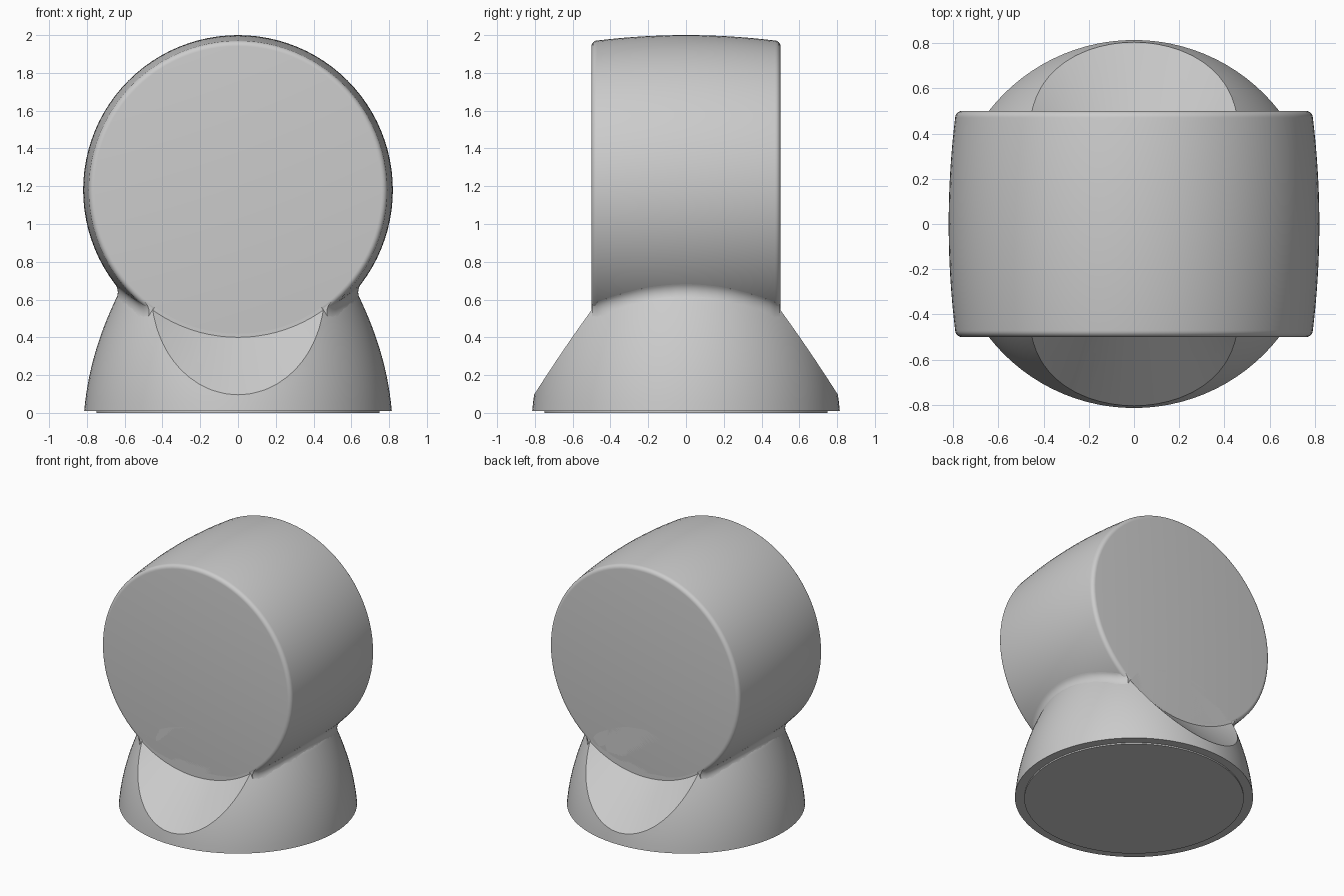
import bpy, bmesh
from math import sin, cos, pi, hypot, sqrt, atan2

if "Cube" in bpy.data.objects:
    bpy.data.objects.remove(bpy.data.objects["Cube"])

CZ = 1.18            # height of the drum axis
FIL = 0.07           # fillet radius between drum and base
SEG = 96


def drum_r(y):
    """Barrel radius with rounded rims."""
    y, e = abs(y), 0.03
    if y <= 0.5 - e:
        return 0.82 - 0.13 * y * y
    rim = 0.82 - 0.13 * (0.5 - e) ** 2
    return rim - e + sqrt(max(0, e * e - (y - 0.5 + e) ** 2))


def base_r(z):
    return 0.815 - 0.08 * z - 0.33 * z * z


def loft(name, rings, smooth=True):
    """Closed solid through equal-length rings of points."""
    bm = bmesh.new()
    vs = [[bm.verts.new(p) for p in ring] for ring in rings]
    n = len(vs[0])
    for a, b in zip(vs, vs[1:]):
        for i in range(n):
            j = (i + 1) % n
            bm.faces.new((a[i], a[j], b[j], b[i]))
    bm.faces.new(vs[0])
    bm.faces.new(vs[-1])
    bmesh.ops.recalc_face_normals(bm, faces=bm.faces)
    me = bpy.data.meshes.new(name)
    bm.to_mesh(me)
    bm.free()
    ob = bpy.data.objects.new(name, me)
    bpy.context.collection.objects.link(ob)
    if smooth:
        finish(ob)
    return ob


def finish(ob):
    bpy.ops.object.select_all(action='DESELECT')
    ob.select_set(True)
    bpy.context.view_layer.objects.active = ob
    bpy.ops.object.shade_smooth_by_angle(angle=0.45)


def y_ring(r, y):
    return [(r * sin(2 * pi * i / SEG), y, CZ + r * cos(2 * pi * i / SEG)) for i in range(SEG)]


def z_ring(r, z):
    return [(r * cos(2 * pi * i / SEG), r * sin(2 * pi * i / SEG), z) for i in range(SEG)]


# Barrel-shaped drum lying along y
half = [i * 0.047 for i in range(11)] + [0.47 + 0.03 * sin(k * pi / 12) for k in range(1, 7)]
ys = [-y for y in reversed(half[1:])] + half
loft("drum", [y_ring(drum_r(y), y) for y in ys])

# Domed base with a slightly inset foot
rings = [z_ring(0.75, 0), z_ring(0.75, 0.01)]
rings += [z_ring(base_r(z), z) for z in [0.01 + i * 0.045 for i in range(15)]]
rings += [z_ring(0.45, 0.8)]
base = loft("base", rings, False)

# Conical cuts on the front and back of the base, coaxial with the drum
for s, side in ((-1, "front"), (1, "back")):
    cutter = loft(side + "_cone_cutter", [y_ring(0.78, s * 0.5), y_ring(1.28, s * 1.0)], False)
    cutter.hide_render = True
    cutter.hide_set(True)
    mod = base.modifiers.new(side + "_cut", 'BOOLEAN')
    mod.operation = 'DIFFERENCE'
    mod.solver = 'EXACT'
    mod.object = cutter
    bpy.context.view_layer.objects.active = base
    bpy.ops.object.modifier_apply(modifier=mod.name)
    bpy.data.objects.remove(cutter)
finish(base)


# Fillets where the drum meets the base on each side
def fillet_section(y):
    R = drum_r(y) + FIL
    curve = []
    for i in range(120):
        z = 0.3 + i * 0.004
        q = base_r(z) ** 2 - y * y
        if q > 0:
            curve.append((sqrt(q), z))
    t = pi / 2
    while t > 0.2:
        cx, cz = R * sin(t), CZ - R * cos(t)
        px, pz = min(curve, key=lambda p: hypot(p[0] - cx, p[1] - cz))
        if hypot(px - cx, pz - cz) <= FIL:
            break
        t -= 0.002
    a0 = atan2(CZ - cz, -cx) % (2 * pi)
    a1 = atan2(pz - cz, px - cx) % (2 * pi)
    arc = [a0 + (a1 - a0) * k / 10 for k in range(11)]
    return [(cx + FIL * cos(a), cz + FIL * sin(a)) for a in arc] + [(0.3, 0.7)]


sections = [(y, fillet_section(y)) for y in [-0.498 + 0.996 * i / 36 for i in range(37)]]
for s, side in ((1, "right"), (-1, "left")):
    loft(side + "_neck_fillet", [[(s * x, y, z) for x, z in sec] for y, sec in sections])
